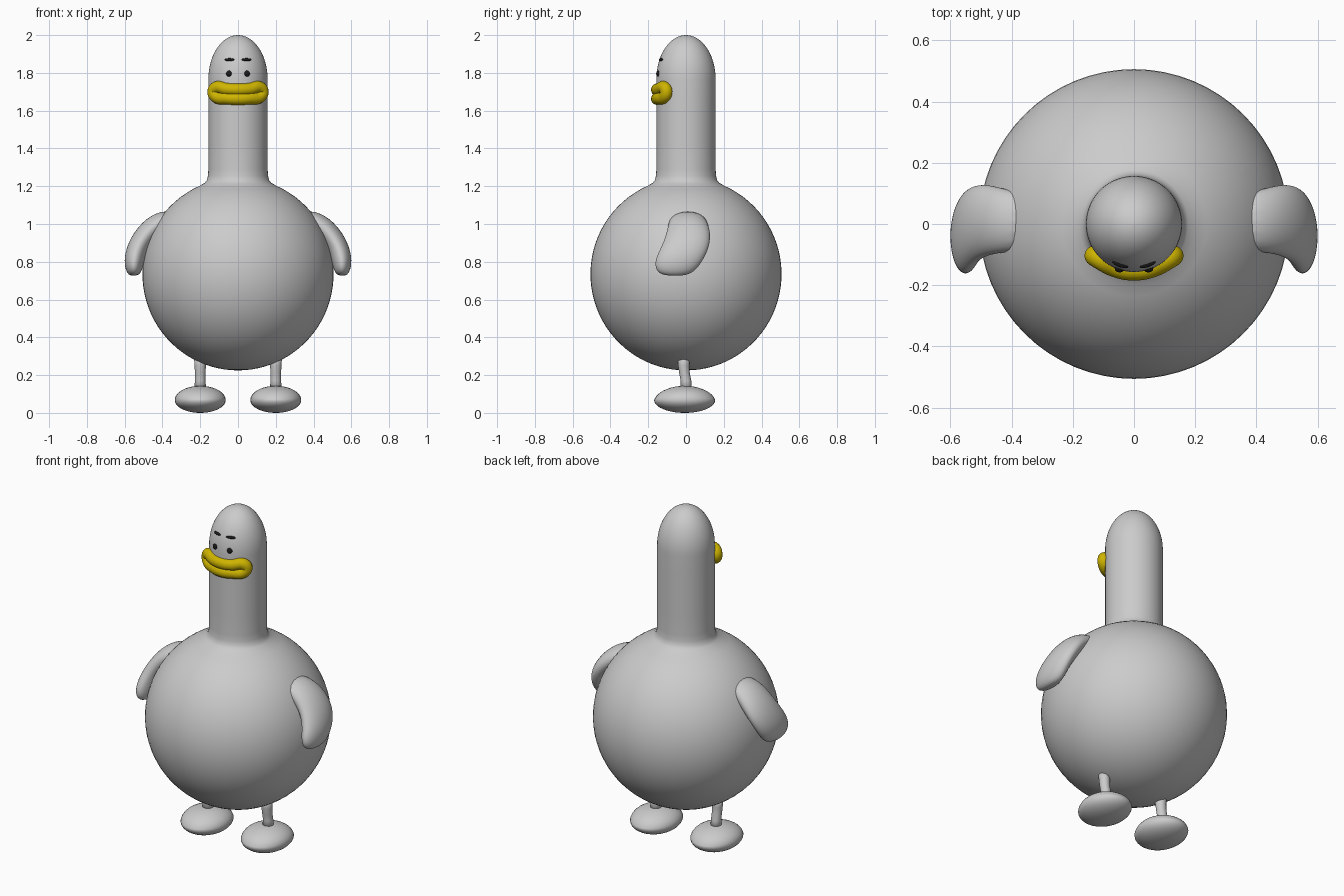
import bpy, bmesh
from math import sin, cos, pi, sqrt, radians
from mathutils import Vector

if "Cube" in bpy.data.objects:
    bpy.data.objects.remove(bpy.data.objects["Cube"])


def material(name, rgb):
    m = bpy.data.materials.new(name)
    m.diffuse_color = (*rgb, 1)
    m.use_nodes = True
    m.node_tree.nodes["Principled BSDF"].inputs["Base Color"].default_value = m.diffuse_color
    return m


YELLOW = material("yellow", (0.62, 0.46, 0.0))
BLACK = material("black", (0.01, 0.01, 0.01))


def mesh_object(name, bm, mat=None, mirror=False, subsurf=0):
    bmesh.ops.recalc_face_normals(bm, faces=bm.faces)
    for f in bm.faces:
        f.smooth = True
    me = bpy.data.meshes.new(name)
    bm.to_mesh(me)
    bm.free()
    ob = bpy.data.objects.new(name, me)
    bpy.context.collection.objects.link(ob)
    if mat:
        me.materials.append(mat)
    if mirror:
        ob.modifiers.new("mirror", 'MIRROR').use_mirror_merge = False
    if subsurf:
        s = ob.modifiers.new("smooth", 'SUBSURF')
        s.levels = s.render_levels = subsurf
    return ob


def loft(bm, rings):
    """Skin a list of equal-sized rings of points and cap both ends."""
    rows = [[bm.verts.new(p) for p in r] for r in rings]
    n = len(rows[0])
    for a, b in zip(rows, rows[1:]):
        for i in range(n):
            j = (i + 1) % n
            bm.faces.new((a[i], a[j], b[j], b[i]))
    bm.faces.new(rows[0])
    bm.faces.new(rows[-1])


def lathe(bm, profile, n, cx=0.0, cy=0.0):
    loft(bm, [[(cx + r * cos(2 * pi * i / n), cy + r * sin(2 * pi * i / n), z)
               for i in range(n)] for r, z in profile])


def ellipsoid(name, loc, size, mat=None, tilt=0.0):
    bm = bmesh.new()
    bmesh.ops.create_uvsphere(bm, u_segments=24, v_segments=16, radius=1)
    bmesh.ops.scale(bm, vec=size, verts=bm.verts)
    from mathutils import Matrix
    bmesh.ops.rotate(bm, cent=(0, 0, 0), verts=bm.verts,
                     matrix=Matrix.Rotation(tilt, 3, 'Z'))
    bmesh.ops.translate(bm, vec=loc, verts=bm.verts)
    return mesh_object(name, bm, mat, mirror=True)


# Body, neck and head: one turned profile
R, CZ, H = 0.506, 0.735, 0.51
profile = []
for k in range(1, 37):
    a = radians(-90 + k * 4.35)
    profile.append((R * cos(a), CZ + H * sin(a)))
profile = [(0.004, CZ - H)] + profile
profile += [(0.196, 1.207), (0.177, 1.217), (0.165, 1.232), (0.159, 1.255), (0.157, 1.29)]
profile += [(0.157, 1.29 + 0.12 * k) for k in range(1, 4)]
for k in range(0, 18):
    a = radians(k * 5.2)
    profile.append((0.157 * cos(a), 1.765 + 0.235 * sin(a)))
profile.append((0.003, 2.0))
bm = bmesh.new()
lathe(bm, profile, 64)
mesh_object("body", bm)

# Wings: flattened lofted arm (x, y, z, half width, half thickness)
stations = [(0.34, 0.01, 1.03, 0.09, 0.050),
            (0.42, 0.01, 1.005, 0.105, 0.060),
            (0.48, 0.015, 0.955, 0.118, 0.060),
            (0.528, 0.00, 0.885, 0.128, 0.058),
            (0.550, -0.035, 0.815, 0.132, 0.056),
            (0.552, -0.055, 0.755, 0.110, 0.046),
            (0.548, -0.058, 0.725, 0.062, 0.024)]
rings = []
for i, (x, y, z, hy, ht) in enumerate(stations):
    a, b = stations[max(i - 1, 0)], stations[min(i + 1, len(stations) - 1)]
    t = Vector((b[0] - a[0], 0, b[2] - a[2])).normalized()
    nrm = Vector((-t.z, 0, t.x))
    rings.append([Vector((x, y, z)) + Vector((0, hy * cos(q), 0)) + nrm * ht * sin(q)
                  for q in (2 * pi * k / 16 for k in range(16))])
bm = bmesh.new()
loft(bm, rings)
mesh_object("wings", bm, mirror=True, subsurf=2)

# Legs: thin, slightly bent stalks
bm = bmesh.new()
loft(bm, [[(0.2 + r * cos(2 * pi * k / 20), y + r * sin(2 * pi * k / 20), z) for k in range(20)]
          for r, y, z in ((0.034, -0.012, 0.31), (0.03, -0.012, 0.25), (0.028, -0.008, 0.21),
                          (0.028, 0.0, 0.17), (0.032, 0.0, 0.12))])
mesh_object("legs", bm, mirror=True)

# Feet: flattened pads
bm = bmesh.new()
bmesh.ops.create_uvsphere(bm, u_segments=32, v_segments=20, radius=1)
for v in bm.verts:
    x, y, z = v.co
    drop = 0.075 if z > 0 else 0.068
    v.co = (0.2 + 0.135 * x, -0.007 + 0.162 * y, 0.074 + drop * z - 0.008 * y * y * (z > 0))
low = min(v.co.z for v in bm.verts)
bmesh.ops.translate(bm, vec=(0, 0, -low), verts=bm.verts)
mesh_object("feet", bm, mirror=True)

# Beak: closed lip loop wrapped round the face
cu = bpy.data.curves.new("beak", 'CURVE')
cu.dimensions = '3D'
cu.bevel_depth = 0.033
cu.bevel_resolution = 6
cu.resolution_u = 8
xs = (-0.115, -0.06, 0.0, 0.06, 0.115)


def lip(x, z):
    return (x, -0.152 + 2.9 * x * x, z + 0.8 * x * x)


path = [lip(x, 1.711) for x in xs] + [lip(0.129, 1.688)]
path += [lip(x, 1.663) for x in reversed(xs)] + [lip(-0.129, 1.688)]
sp = cu.splines.new('BEZIER')
sp.bezier_points.add(len(path) - 1)
for p, co in zip(sp.bezier_points, path):
    p.co = co
    p.handle_left_type = p.handle_right_type = 'AUTO'
sp.use_cyclic_u = True
cu.materials.append(YELLOW)
bpy.context.collection.objects.link(bpy.data.objects.new("beak", cu))

# Eyes and eyebrows
ellipsoid("eyes", (0.047, -0.146, 1.796), (0.016, 0.012, 0.016), BLACK)
ellipsoid("eyebrows", (0.045, -0.132, 1.87), (0.027, 0.009, 0.008), BLACK, tilt=radians(18))
